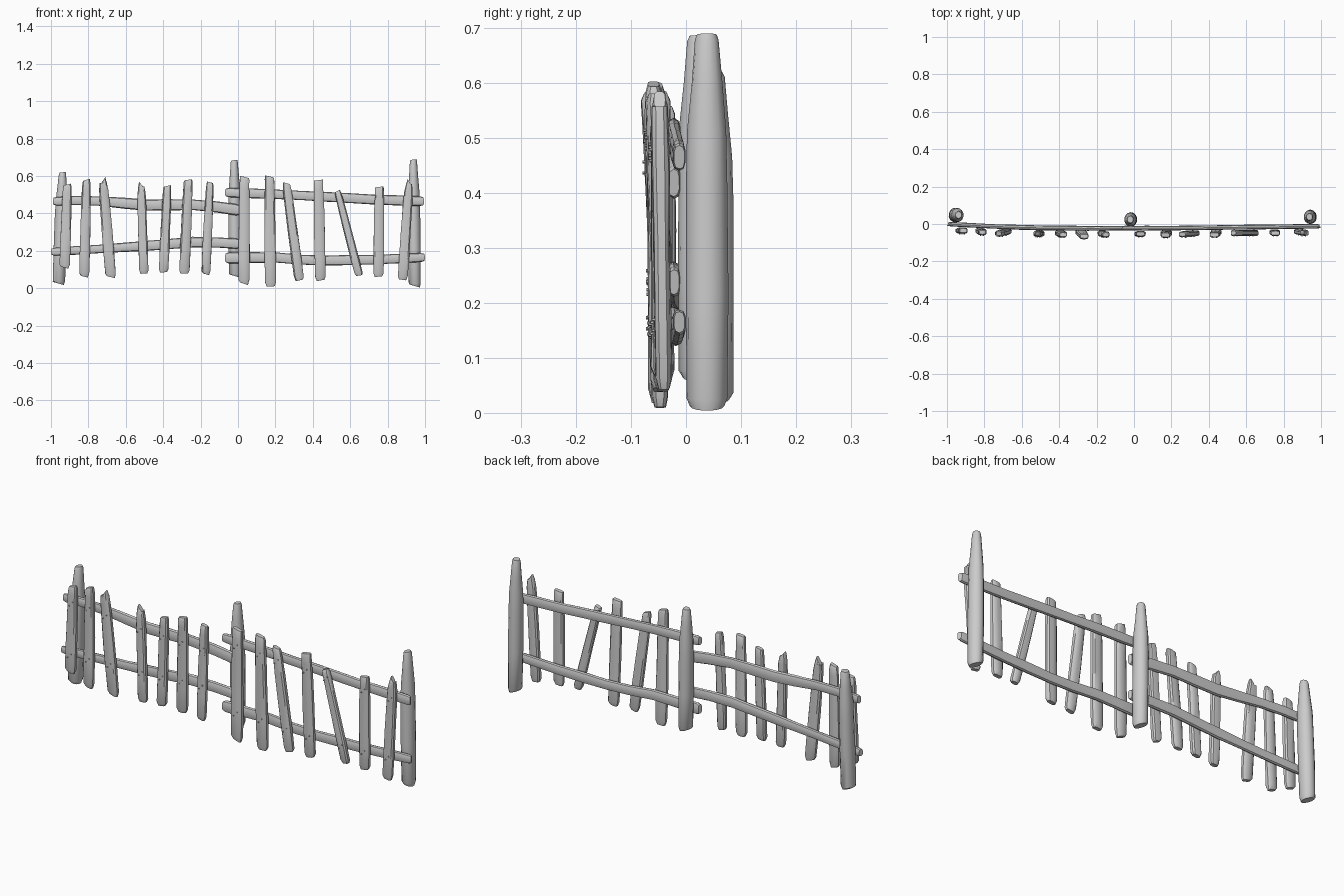
import bpy, bmesh, math, random
from mathutils import Vector

random.seed(4)
X, Y, Z = Vector((1, 0, 0)), Vector((0, 1, 0)), Vector((0, 0, 1))


def loft(name, stations, u, v, sides=12, square=1.0, jitter=0.0, slant=(0, 0)):
    """Skin rings of (centre, half_u, half_v); square < 1 flattens the section, slant skews the ends."""
    bm = bmesh.new()
    along = (Vector(stations[-1][0]) - Vector(stations[0][0])).normalized()
    rings = []
    for i, (c, a, b) in enumerate(stations):
        skew = slant[0] if i == 0 else slant[1] if i == len(stations) - 1 else 0
        ring = []
        for k in range(sides):
            t = 2 * math.pi * (k + 0.5) / sides
            cu = math.copysign(abs(math.cos(t)) ** square, math.cos(t))
            cv = math.copysign(abs(math.sin(t)) ** square, math.sin(t))
            r = 1 + random.uniform(-jitter, jitter)
            ring.append(bm.verts.new(Vector(c) + u * (a * cu * r) + v * (b * cv * r) + along * (skew * cu)))
        rings.append(ring)
    for r0, r1 in zip(rings, rings[1:]):
        for k in range(sides):
            n = (k + 1) % sides
            bm.faces.new((r0[k], r0[n], r1[n], r1[k]))
    bm.faces.new(rings[0][::-1])
    bm.faces.new(rings[-1])
    bmesh.ops.recalc_face_normals(bm, faces=bm.faces[:])
    me = bpy.data.meshes.new(name)
    bm.to_mesh(me)
    bm.free()
    ob = bpy.data.objects.new(name, me)
    bpy.context.collection.objects.link(ob)
    bpy.ops.object.select_all(action='DESELECT')
    ob.select_set(True)
    bpy.context.view_layer.objects.active = ob
    bpy.ops.object.shade_smooth_by_angle(angle=math.radians(35))
    return ob


def lerp(pts, x):
    """Piecewise linear lookup in (x, value) pairs."""
    for (x0, a), (x1, b) in zip(pts, pts[1:]):
        if x <= x1:
            return a + (b - a) * (x - x0) / (x1 - x0)
    return pts[-1][1]


# Round posts with tapered tops: bottom x, z, top x, z, y, radius
posts = [("left_post", -0.958, 0.025, -0.938, 0.62, 0.048, 0.038),
         ("middle_post", -0.016, 0.065, -0.02, 0.685, 0.024, 0.037),
         ("right_post", 0.945, 0.012, 0.938, 0.688, 0.038, 0.037)]
for name, xb, zb, xt, zt, y, r in posts:
    st = []
    for t, f in [(0, 0.8), (0.02, 0.96), (0.3, 1), (0.6, 0.98), (0.74, 0.92), (0.87, 0.72), (0.985, 0.56), (1, 0.46)]:
        st.append(((xb + (xt - xb) * t, y, zb + (zt - zb) * t), r * f * 0.92, r * f * 1.04))
    loft(name, st, X, Y, sides=14, jitter=0.025, slant=(-0.008, 0.002))

# Uneven rails: (x, z) centre line, half height at both ends
bow = [(-1, 0.0), (-0.75, -0.013), (-0.5, -0.021), (-0.25, -0.023), (0, -0.022),
       (0.25, -0.022), (0.5, -0.018), (1, -0.012)]
rails = [("left_upper_rail", [(-0.985, 0.465), (-0.8, 0.472), (-0.5, 0.445), (-0.2, 0.447), (0.005, 0.418)], 0.024, 0.031),
         ("left_lower_rail", [(-0.995, 0.195), (-0.7, 0.213), (-0.5, 0.226), (-0.2, 0.25), (0.005, 0.238)], 0.022, 0.028),
         ("right_upper_rail", [(-0.065, 0.512), (0.2, 0.503), (0.5, 0.487), (0.75, 0.473), (0.99, 0.465)], 0.025, 0.027),
         ("right_lower_rail", [(-0.065, 0.162), (0.2, 0.165), (0.4, 0.147), (0.7, 0.152), (0.995, 0.165)], 0.029, 0.024)]
for name, pts, h0, h1 in rails:
    x0, x1 = pts[0][0], pts[-1][0]
    st = []
    for t in (0, 0.015, 0.12, 0.25, 0.38, 0.5, 0.62, 0.75, 0.88, 0.985, 1):
        x = x0 + (x1 - x0) * t
        f = 0.8 if t in (0, 1) else random.uniform(0.93, 1.1)
        st.append(((x, lerp(bow, x), lerp(pts, x)), 0.0125 * f, (h0 + (h1 - h0) * t) * f))
    loft(name, st, Y, Z, sides=10, square=0.75, jitter=0.03, slant=(0.004, -0.004))

# Pickets: bottom x, z, top x, z, half width, top taper, top slant, forward lean
pickets = [(-0.927, 0.11, -0.912, 0.555, 0.028, 0.75, 0.004, 0.000),
           (-0.822, 0.062, -0.81, 0.58, 0.027, 0.70, 0.006, 0.004),
           (-0.68, 0.06, -0.722, 0.575, 0.029, 0.55, 0.020, 0.006),
           (-0.503, 0.078, -0.517, 0.555, 0.025, 0.50, -0.015, 0.000),
           (-0.398, 0.085, -0.378, 0.547, 0.026, 0.80, 0.004, 0.004),
           (-0.287, 0.078, -0.266, 0.58, 0.028, 0.85, 0.003, 0.012),
           (-0.172, 0.075, -0.15, 0.567, 0.024, 0.75, -0.004, 0.003),
           (0.032, 0.024, 0.035, 0.595, 0.030, 0.85, -0.006, 0.000),
           (0.174, 0.01, 0.168, 0.598, 0.030, 0.85, -0.005, 0.006),
           (0.328, 0.042, 0.258, 0.562, 0.027, 0.70, -0.005, 0.003),
           (0.441, 0.042, 0.43, 0.578, 0.029, 0.90, 0.003, 0.008),
           (0.648, 0.068, 0.532, 0.52, 0.023, 0.70, 0.006, 0.000),
           (0.751, 0.062, 0.756, 0.542, 0.028, 0.90, 0.003, 0.003),
           (0.88, 0.045, 0.915, 0.57, 0.027, 0.35, -0.015, 0.004)]
for i, (xb, zb, xt, zt, w, taper, slant, lean) in enumerate(pickets, 1):
    y = lerp(bow, (xb + xt) / 2) - 0.031
    st = []
    for t, f in [(0, 0.72), (0.035, 0.98), (0.25, 1.02), (0.5, 1), (0.75, 0.96), (0.9, 0.88), (0.975, (0.85 + taper) / 2), (1, taper * 0.9)]:
        depth = 0.0165 * (0.65 if t in (0, 1) else random.uniform(0.88, 1.08))
        st.append(((xb + (xt - xb) * t, y - lean * (2 * t - 1), zb + (zt - zb) * t), w * f, depth))
    loft(f"picket_{i}", st, X, Y, sides=10, square=0.65, jitter=0.04, slant=(random.uniform(-0.008, 0.008), slant))

    # Two nails where the picket crosses each rail
    for _, pts, *_r in (rails[:2] if xb < 0 else rails[2:]):
        z = lerp(pts, xb)
        t = (z - zb) / (zt - zb)
        xc = xb + (xt - xb) * t
        yf = y - lean * (2 * t - 1) - 0.018
        for s in (-1, 1):
            c = Vector((xc + s * 0.009, yf, z + s * 0.01))
            loft(f"nail_{i}", [(c + Y * 0.008, 0.003, 0.003), (c - Y * 0.002, 0.003, 0.003)], X, Z, sides=6)
